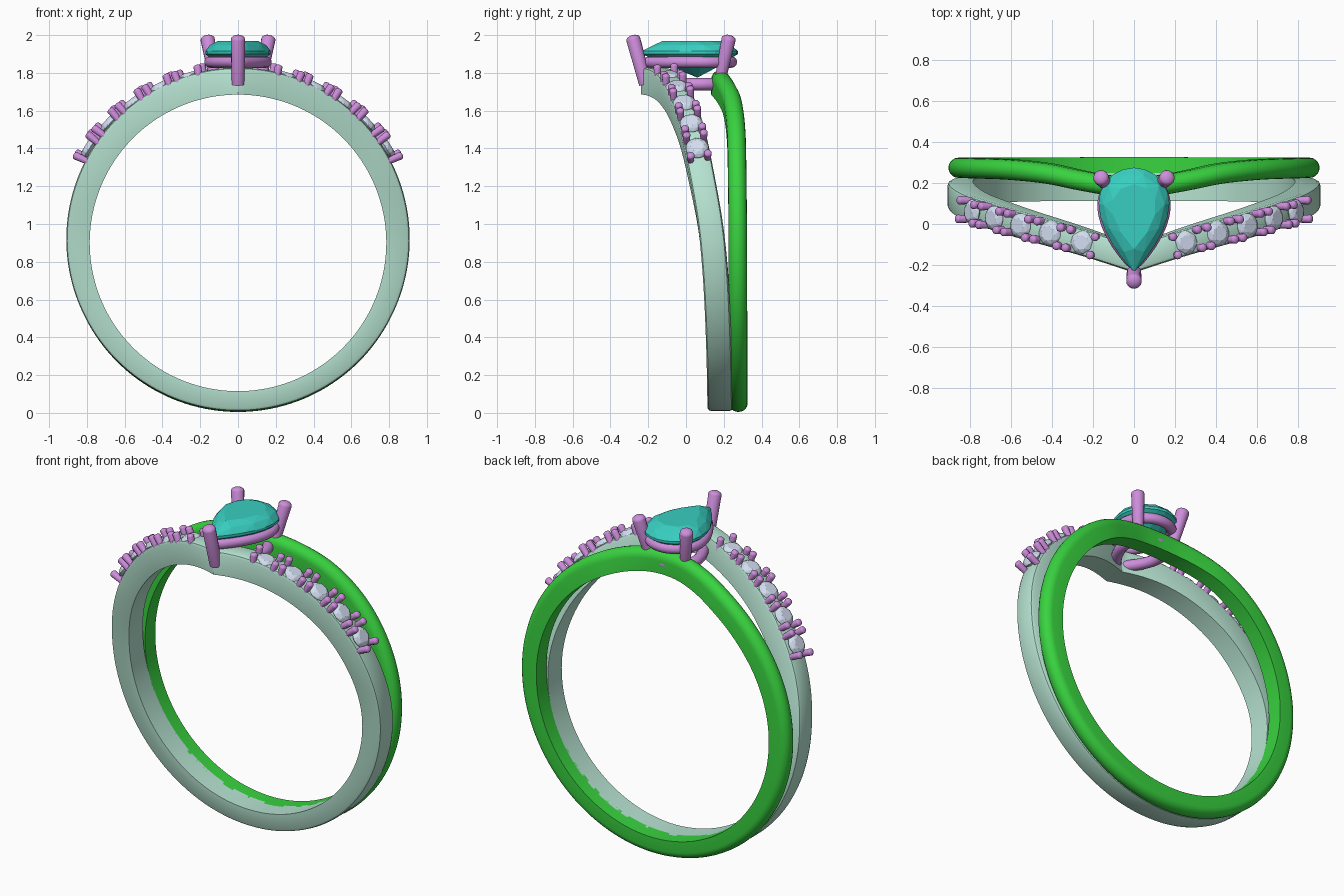
import bpy, bmesh
from math import sin, cos, pi, radians, degrees
from mathutils import Vector

if "Cube" in bpy.data.objects:
    bpy.data.objects.remove(bpy.data.objects["Cube"])

CZ = 0.91  # ring centre height


def material(name, col):
    m = bpy.data.materials.new(name)
    m.diffuse_color = (*col, 1)
    m.use_nodes = True
    m.node_tree.nodes["Principled BSDF"].inputs["Base Color"].default_value = m.diffuse_color
    return m


PALE = material("pale_green", (0.47, 0.77, 0.64))
GREEN = material("green", (0.04, 0.65, 0.05))
PURPLE = material("purple", (0.62, 0.27, 0.72))
TEAL = material("teal", (0.04, 0.62, 0.53))
BLUE = material("light_blue", (0.65, 0.73, 0.88))


def finish(bm, name, mat, smooth=True):
    bmesh.ops.recalc_face_normals(bm, faces=bm.faces)
    me = bpy.data.meshes.new(name)
    bm.to_mesh(me)
    bm.free()
    ob = bpy.data.objects.new(name, me)
    bpy.context.collection.objects.link(ob)
    me.materials.append(mat)
    if smooth:
        bpy.ops.object.select_all(action='DESELECT')
        ob.select_set(True)
        bpy.context.view_layer.objects.active = ob
        bpy.ops.object.shade_smooth_by_angle(angle=radians(35))
    return ob


def interp(keys, a):
    """Smooth (Hermite) interpolation through (angle, value) keys."""
    def slope(i):
        j, k = max(i - 1, 0), min(i + 1, len(keys) - 1)
        return (keys[k][1] - keys[j][1]) / (keys[k][0] - keys[j][0])
    for i in range(len(keys) - 1):
        (a0, v0), (a1, v1) = keys[i], keys[i + 1]
        if a <= a1:
            h = a1 - a0
            t = (a - a0) / h
            return ((2*t**3 - 3*t*t + 1) * v0 + (t**3 - 2*t*t + t) * h * slope(i)
                    + (3*t*t - 2*t**3) * v1 + (t**3 - t*t) * h * slope(i + 1))
    return keys[-1][1]


def loft(bm, rings, close):
    """Skin equal-length vertex rings."""
    vs = [[bm.verts.new(p) for p in r] for r in rings]
    n = len(vs[0])
    for i in range(len(vs) if close else len(vs) - 1):
        a, b = vs[i], vs[(i + 1) % len(vs)]
        for j in range(n):
            bm.faces.new((a[j], a[(j + 1) % n], b[(j + 1) % n], b[j]))
    if not close:
        bm.faces.new(vs[0])
        bm.faces.new(vs[-1])


# Sideways position of each band by angle from the top (degrees)
FRONT_Y = [(0, -0.17), (15, -0.095), (27, -0.045), (38, -0.005), (49, 0.033),
           (62, 0.07), (90, 0.14), (125, 0.172), (180, 0.182)]
BACK_Y = [(0, 0.182), (8, 0.188), (18, 0.212), (30, 0.245), (45, 0.264),
          (60, 0.27), (90, 0.274), (180, 0.277)]


def band(name, mat, keys, section, inner, outer):
    """Sweep a (y offset, 0..1 depth) section round the finger."""
    bm = bmesh.new()
    rings = []
    for i in range(160):
        a = 2 * pi * i / 160
        y = interp(keys, degrees(min(a, 2 * pi - a)))
        ri, ro = inner(a), outer(a)
        ring = []
        for dy, h in section:
            r = ri + (ro - ri) * h
            ring.append((r * sin(a), y + dy, CZ + r * cos(a)))
        rings.append(ring)
    loft(bm, rings, True)
    return finish(bm, name, mat)


def inner_r(a):
    return 0.785 - 0.01 * cos(a)


# Front band with softened outer corners; back band with domed outside
band("front_band", PALE, FRONT_Y,
     [(-0.067, 0), (0.067, 0), (0.067, 0.86), (0.06, 0.96), (0.047, 1),
      (-0.047, 1), (-0.06, 0.96), (-0.067, 0.86)],
     inner_r, lambda a: 0.909 + 0.009 * cos(a))
dome = [(0.049 * cos(pi * i / 10), 0.6 + 0.4 * sin(pi * i / 10)) for i in range(11)]
band("back_band", GREEN, BACK_Y, [(-0.049, 0), (0.049, 0)] + dome,
     inner_r, lambda a: 0.905)


def rod(bm, base, tip, r, r0=None, n=14):
    """Round-tipped claw from base to tip."""
    base, tip = Vector(base), Vector(tip)
    d = (tip - base).normalized()
    u = d.orthogonal().normalized()
    w = d.cross(u)
    stations = [(base, r0 or r)]
    stations += [(tip - d * r * 0.6 * (1 - sin(t)), r * cos(t))
                 for t in (0, 0.4, 0.8, 1.15, 1.4)]
    loft(bm, [[c + (u * cos(2*pi*k/n) + w * sin(2*pi*k/n)) * s for k in range(n)]
              for c, s in stations], False)


def pear(t):
    """Teardrop outline, t in 0..1 starting at the front point."""
    s = 2 * pi * t
    side = 1 if s <= pi else -1
    s = min(s, 2 * pi - s)
    if s > pi / 2:
        return Vector((side * 0.173 * sin(s), 0.1 - 0.175 * cos(s), 0))
    u = 1 - s / (pi / 2)
    return Vector((side * 0.173 * (1 - u ** 1.8), 0.1 - 0.335 * u, 0))


def circle(t):
    return Vector((sin(2 * pi * t), cos(2 * pi * t), 0))


def gem(bm, outline, centre, levels, place):
    """Convex faceted stone; levels are (scale, height, count, shift)."""
    vs = []
    for sc, h, n, sh in levels:
        for i in range(n):
            p = centre + (outline(((i + sh) / n) % 1) - centre) * sc
            vs.append(bm.verts.new(place(p.x, p.y, h)))
    r = bmesh.ops.convex_hull(bm, input=vs)
    junk = [v for v in set(r["geom_interior"] + r["geom_unused"])
            if isinstance(v, bmesh.types.BMVert)]
    if junk:
        bmesh.ops.delete(bm, geom=junk, context='VERTS')


# Pear-shaped centre stone
bm = bmesh.new()
gem(bm, pear, Vector((0, 0.06, 0)),
    [(0.62, 1.97, 10, 0), (0.86, 1.948, 10, 0.5), (1, 1.915, 20, 0),
     (1, 1.9, 20, 0), (0.55, 1.835, 10, 0.5), (0, 1.775, 1, 0)],
    lambda x, y, h: (x, y, h))
finish(bm, "pear_stone", TEAL, False)

# Two pear-shaped setting rails
for name, sc, z, rad in (("upper_rail", 0.86, 1.857, 0.03), ("lower_rail", 0.7, 1.74, 0.032)):
    bm = bmesh.new()
    c = Vector((0, 0.03, 0))
    pts = [c + (pear(i / 64) - c) * sc for i in range(64)]
    rings = []
    for i, p in enumerate(pts):
        t = (pts[(i + 1) % 64] - pts[i - 1]).normalized()
        out = Vector((t.y, -t.x, 0))
        rings.append([p + out * rad * cos(2*pi*k/12) + Vector((0, 0, z + rad * sin(2*pi*k/12)))
                      for k in range(12)])
    loft(bm, rings, True)
    finish(bm, name, PURPLE)

# Three large claws round the centre stone
bm = bmesh.new()
rod(bm, (0, -0.215, 1.74), (0, -0.285, 2.0), 0.038, 0.034)
for s in (-1, 1):
    rod(bm, (s * 0.125, 0.185, 1.78), (s * 0.165, 0.23, 2.0), 0.038, 0.03)
finish(bm, "main_claws", PURPLE, True)


def frame(a, side):
    """Point on the front band axis with tangent, side and outward vectors."""
    def at(d):
        return Vector((side * 0.91 * sin(radians(d)), interp(FRONT_Y, d),
                       CZ + 0.91 * cos(radians(d))))
    n = Vector((side * sin(radians(a)), 0, cos(radians(a))))
    t = (at(a + 0.5) - at(a - 0.5)).normalized()
    return at(a) - n * 0.91, t, n.cross(t).normalized(), n


# Five accent stones per side, each held by four small claws
stones, claws = bmesh.new(), bmesh.new()
for side in (-1, 1):
    for i in range(5):
        a = 16.2 + 10.45 * i
        lift = 0.006 * i
        o, t, b, n = frame(a, side)
        part = bmesh.new()
        gem(part, circle, Vector((0, 0, 0)),
            [(0.036, 0.93, 8, 0), (0.052, 0.921, 8, 0.5), (0.061, 0.907, 16, 0),
             (0.061, 0.902, 16, 0), (0.0, 0.855, 1, 0)],
            lambda x, y, h: o + t * x + b * y + n * (h + lift))
        tmp = bpy.data.meshes.new("tmp")
        part.to_mesh(tmp)
        part.free()
        stones.from_mesh(tmp)
        bpy.data.meshes.remove(tmp)
        for st in (-1, 1):
            for sb in (-1, 1):
                tip = o + t * st * 0.067 + b * sb * 0.046 + n * (0.957 + lift)
                base = o + t * st * 0.054 + b * sb * 0.046 + n * (0.85 + lift)
                rod(claws, base, tip, 0.021, 0.016, 10)
finish(stones, "accent_stones", BLUE, False)
finish(claws, "accent_claws", PURPLE)
